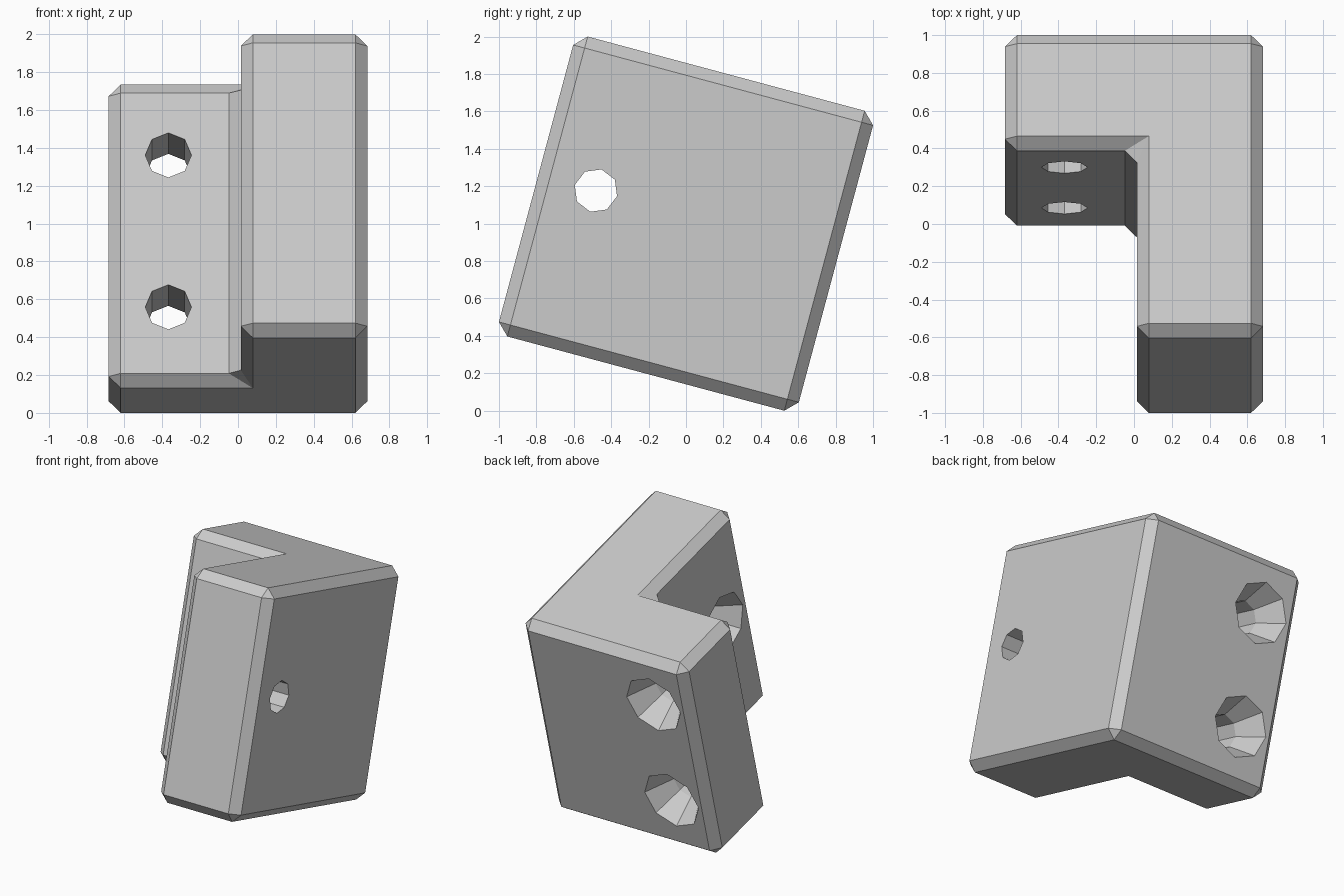
import bpy, bmesh, math
from mathutils import Matrix, Vector

cube = bpy.data.objects.get("Cube")
if cube:
    bpy.data.objects.remove(cube, do_unlink=True)

HALF = 0.83        # half of the bracket's depth and height
SIDE = 0.683       # half of its width
WALL = 0.015       # inner face of the front leg (x)
STEP = 0.196       # inner face of the back leg (y)
BEVEL = 0.0635
TILT = Matrix.Translation((0, 0, 1)) @ Matrix.Rotation(math.radians(-15), 4, 'X')

grey = bpy.data.materials.new("light grey")
grey.use_nodes = True
colour = (0.6, 0.6, 0.6, 1)
grey.diffuse_color = colour
grey.node_tree.nodes["Principled BSDF"].inputs["Base Color"].default_value = colour


def make_object(name, bm):
    bmesh.ops.recalc_face_normals(bm, faces=bm.faces[:])
    mesh = bpy.data.meshes.new(name)
    bm.to_mesh(mesh)
    bm.free()
    mesh.materials.append(grey)
    obj = bpy.data.objects.new(name, mesh)
    bpy.context.collection.objects.link(obj)
    obj.matrix_world = TILT
    return obj


# L-shaped block with chamfered edges
outline = [(-SIDE, STEP), (WALL, STEP), (WALL, -HALF),
           (SIDE, -HALF), (SIDE, HALF), (-SIDE, HALF)]
bm = bmesh.new()
base = bm.faces.new([bm.verts.new((x, y, -HALF)) for x, y in outline])
top = bmesh.ops.extrude_face_region(bm, geom=[base])
bmesh.ops.translate(bm, vec=(0, 0, 2 * HALF),
                    verts=[v for v in top["geom"] if isinstance(v, bmesh.types.BMVert)])
bracket = make_object("corner_bracket", bm)
bevel = bracket.modifiers.new("chamfer", 'BEVEL')
bevel.width = BEVEL
bevel.segments = 1
bevel.limit_method = 'ANGLE'
bevel.use_clamp_overlap = False


# Countersunk eight-sided hole: straight bore, then a cone opening at the far face
def cut_hole(name, origin, direction, length, radius):
    sink, mouth, over = 0.205, 0.225, 0.05
    grow = (mouth - radius) / sink
    stations = [(-over, radius), (length - sink, radius),
                (length + over, mouth + grow * over)]
    axis = Vector(direction)
    up = Vector((0, 0, 1))
    across = axis.cross(up)
    bm = bmesh.new()
    rings = []
    for along, r in stations:
        ring = []
        for i in range(8):
            a = i * math.pi / 4
            ring.append(bm.verts.new(Vector(origin) + axis * along
                                     + (across * math.cos(a) + up * math.sin(a)) * r))
        rings.append(ring)
    for lower, upper in zip(rings, rings[1:]):
        for i in range(8):
            j = (i + 1) % 8
            bm.faces.new((lower[i], lower[j], upper[j], upper[i]))
    bm.faces.new(rings[0])
    bm.faces.new(rings[-1])
    cutter = make_object(name, bm)
    cutter.hide_render = True
    cutter.hide_set(True)
    cutter.display_type = 'WIRE'
    mod = bracket.modifiers.new(name, 'BOOLEAN')
    mod.operation = 'DIFFERENCE'
    mod.solver = 'EXACT'
    mod.object = cutter
    return cutter


cutters = [
    cut_hole("upper_hole_cutter", (-0.368, STEP, 0.427), (0, 1, 0), HALF - STEP, 0.122),
    cut_hole("lower_hole_cutter", (-0.368, STEP, -0.404), (0, 1, 0), HALF - STEP, 0.122),
    cut_hole("side_hole_cutter", (SIDE, -0.511, 0.046), (-1, 0, 0), SIDE - WALL, 0.117),
]

# Bake the modifiers and discard the cutters
bpy.context.view_layer.update()
evaluated = bracket.evaluated_get(bpy.context.evaluated_depsgraph_get())
baked = bpy.data.meshes.new_from_object(evaluated)
bracket.modifiers.clear()
bracket.data = baked
for cutter in cutters:
    bpy.data.objects.remove(cutter, do_unlink=True)
